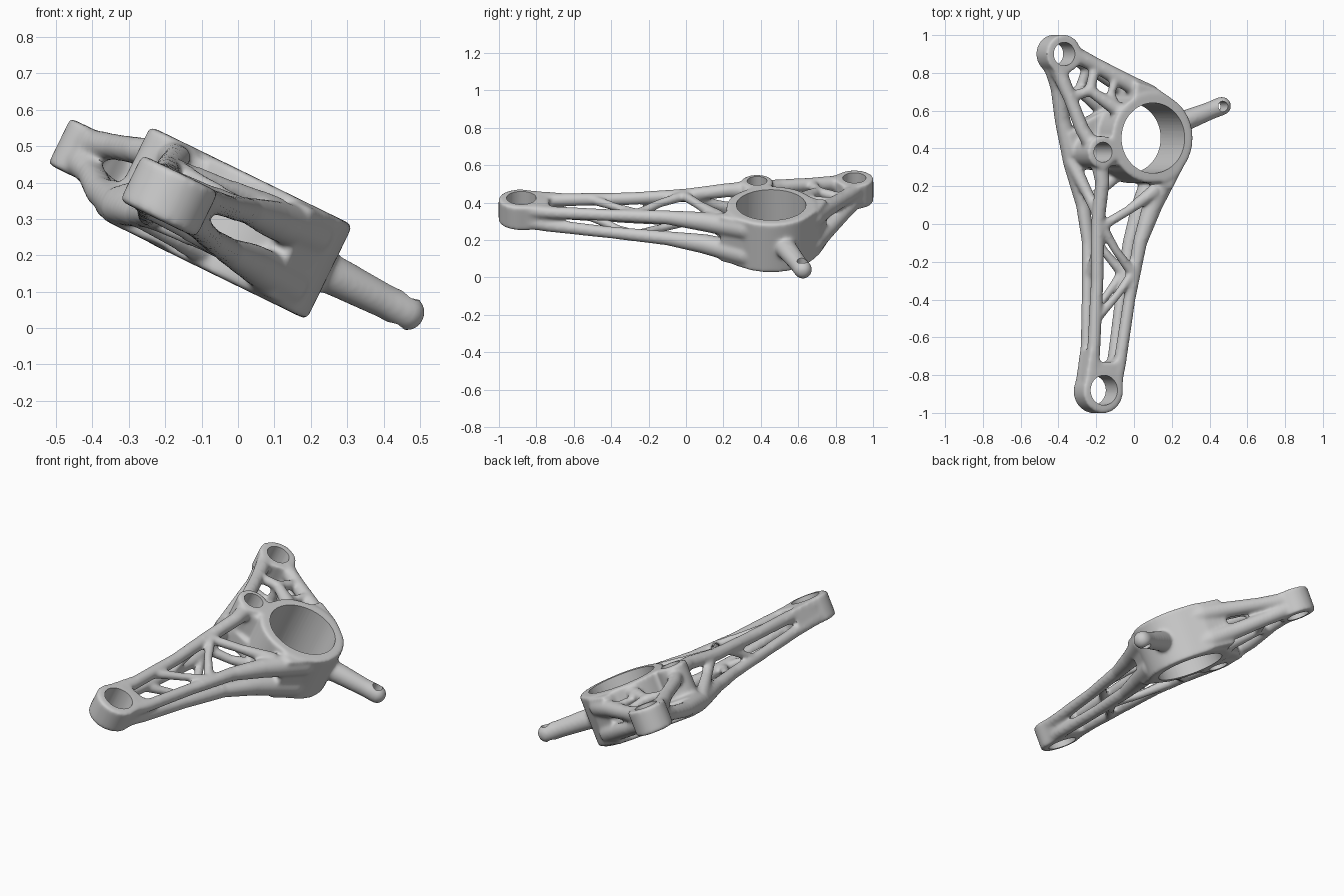
import bpy, bmesh, math
from mathutils import Vector, Matrix

if "Cube" in bpy.data.objects:
    bpy.data.objects.remove(bpy.data.objects["Cube"])

TILT = math.radians(26)      # whole bracket leans down toward +x
bm = bmesh.new()             # built flat: x across, y along, z thickness


def lerp_table(table, y):
    if y <= table[0][0]:
        return table[0][1]
    for (y0, z0), (y1, z1) in zip(table, table[1:]):
        if y <= y1:
            return z0 + (z1 - z0) * (y - y0) / (y1 - y0)
    return table[-1][1]


TOP = [(-.5, .314), (0, .347), (.25, .389), (.66, .387), (.88, .317)]
BOT = [(-.85, .173), (-.5, .158), (0, .136), (.3, .106), (.64, .108), (.9, .178)]


def tube(points):
    """Chain of tapered capsules through (x, y, z, r) points."""
    for x, y, z, r in points:
        bmesh.ops.create_uvsphere(bm, u_segments=20, v_segments=12, radius=r,
                                  matrix=Matrix.Translation((x, y, z)))
    for p, q in zip(points, points[1:]):
        a, b = Vector(p[:3]), Vector(q[:3])
        m = Matrix.Translation((a + b) / 2) @ (b - a).to_track_quat('Z', 'Y').to_matrix().to_4x4()
        bmesh.ops.create_cone(bm, cap_ends=True, segments=20, radius1=p[3],
                              radius2=q[3], depth=(b - a).length, matrix=m)


def rib(points, layers="tb"):
    """Rib of (x, y, r) points hugging the top and/or bottom skin."""
    for layer in layers:
        tube([(x, y, lerp_table(TOP, y) - r if layer == "t" else lerp_table(BOT, y) + r, r)
              for x, y, r in points])


def disc(x, y, r, z0, z1):
    bmesh.ops.create_cone(bm, cap_ends=True, segments=64, radius1=r, radius2=r, depth=z1 - z0,
                          matrix=Matrix.Translation((x, y, (z0 + z1) / 2)))


def plate(outline, z0, z1):
    f = bm.faces.new([bm.verts.new((x, y, z0)) for x, y in outline])
    ext = bmesh.ops.extrude_face_region(bm, geom=[f], use_keep_orig=True)
    bmesh.ops.translate(bm, vec=(0, 0, z1 - z0),
                        verts=[v for v in ext["geom"] if isinstance(v, bmesh.types.BMVert)])


# hub, boss and the two end lugs
disc(-.079, .455, .239, .103, .393)
disc(-.374, .38, .086, .105, .393)
disc(-.329, -.885, .117, .172, .313)
disc(-.565, .90, .102, .176, .317)

# solid webs at lugs and around the hub
plate([(-.443, -.885), (-.405, -.66), (-.34, -.73), (-.26, -.73), (-.20, -.66), (-.214, -.885)], .176, .311)
plate([(-.664, .90), (-.61, .78), (-.55, .80), (-.40, .875), (-.53, .995)], .19, .312)
plate([(.12, .52), (.06, .65), (-.04, .715), (-.17, .755), (-.2, .62)], .112, .386)
plate([(.15, .42), (.11, .31), (.04, .18), (-.02, .21), (-.02, .3)], .112, .386)
plate([(-.47, .36), (-.49, .47), (-.40, .54), (-.24, .62), (-.1, .5), (-.2, .28), (-.38, .29)], .11, .22)
plate([(-.40, .30), (-.45, .36), (-.43, .45), (-.35, .46), (-.24, .40), (-.28, .31)], .2, .372)

# long right ribs of the arm
rib([(-.25, -.85, .038), (-.221, -.74, .034), (-.168, -.4, .032), (-.113, -.1, .038),
     (-.042, .1, .053), (.062, .32, .064)])
# long left ribs of the arm, upper to the boss and lower to the rear lug
rib([(-.40, -.84, .038), (-.375, -.7, .035), (-.36, -.3, .034), (-.365, 0, .036),
     (-.355, .22, .038), (-.374, .36, .05)], "t")
rib([(-.40, -.84, .038), (-.375, -.65, .032), (-.365, -.4, .031), (-.355, -.1, .033), (-.38, .1, .038),
     (-.44, .33, .050)], "b")
tube([(-.44, .33, .158, .050), (-.505, .55, .172, .042), (-.55, .72, .205, .038), (-.60, .86, .225, .045)])
tube([(-.40, .40, .335, .045), (-.46, .50, .318, .038), (-.52, .66, .30, .036), (-.60, .86, .27, .045)])
# right ribs from the hub to the rear lug
rib([(.035, .57, .06), (-.066, .683, .055), (-.195, .75, .046), (-.375, .845, .04), (-.53, .92, .048)])
# crossing struts in the arm
rib([(-.36, -.02, .027), (-.2, .07, .025), (-.05, .17, .038)], "t")
rib([(-.35, .0, .028), (-.26, -.14, .023), (-.155, -.26, .029)])
rib([(-.155, -.26, .027), (-.24, -.37, .022), (-.36, -.5, .027)])
rib([(-.36, .12, .028), (-.26, .18, .026), (-.16, .27, .037)], "b")
tube([(-.36, .05, .3, .03), (-.39, .16, .24, .03), (-.45, .33, .17, .04)])
tube([(-.36, -.1, .3, .022), (-.36, -.28, .19, .022)])
# struts between hub and rear lug
for z_lug, z_left, z_mid, z_hub in [(.205, .20, .18, .155), (.29, .30, .31, .335)]:
    tube([(-.37, .84, z_lug, .028), (-.41, .705, z_mid, .028), (-.53, .67, z_left, .028)])
    tube([(-.41, .705, z_mid, .028), (-.25, .60, z_hub, .042)])
tube([(-.26, .79, .32, .026), (-.29, .69, .32, .022), (-.27, .6, .33, .032)])
tube([(-.41, .705, .30, .026), (-.41, .705, .18, .026)])
# side rod with rounded end
tube([(.05, .50, .245, .062), (.19, .55, .245, .055), (.33, .60, .243, .048), (.399, .625, .242, .050)])

bmesh.ops.recalc_face_normals(bm, faces=bm.faces)
mesh = bpy.data.meshes.new("bracket")
bm.to_mesh(mesh)
bm.free()
body = bpy.data.objects.new("lattice_bracket", mesh)
bpy.context.collection.objects.link(body)
body.rotation_euler = (0, TILT, 0)

# fuse everything into one flowing skin
rm = body.modifiers.new("fuse", 'REMESH')
rm.mode = 'VOXEL'
rm.voxel_size = .009
sm = body.modifiers.new("relax", 'SMOOTH')
sm.factor, sm.iterations = .5, 12

# bores: hub, boss, arm lug, rear lug, rod eye
bm = bmesh.new()
for x, y, r in [(-.079, .455, .186), (-.374, .38, .053), (-.329, -.88, .079),
                (-.565, .90, .062), (.385, .622, .028)]:
    disc(x, y, r, -.1, .6)
cut_mesh = bpy.data.meshes.new("bores")
bm.to_mesh(cut_mesh)
bm.free()
cutter = bpy.data.objects.new("bore_cutter", cut_mesh)
bpy.context.collection.objects.link(cutter)
cutter.rotation_euler = (0, TILT, 0)
cutter.hide_render = True
bo = body.modifiers.new("bores", 'BOOLEAN')
bo.operation, bo.solver, bo.object = 'DIFFERENCE', 'EXACT', cutter

# bake, remove the helper and shade
dg = bpy.context.evaluated_depsgraph_get()
baked = bpy.data.meshes.new_from_object(body.evaluated_get(dg))
body.modifiers.clear()
body.data = baked
bpy.data.objects.remove(cutter)
bpy.context.view_layer.objects.active = body
body.select_set(True)
bpy.ops.object.shade_smooth_by_angle(angle=math.radians(40))
